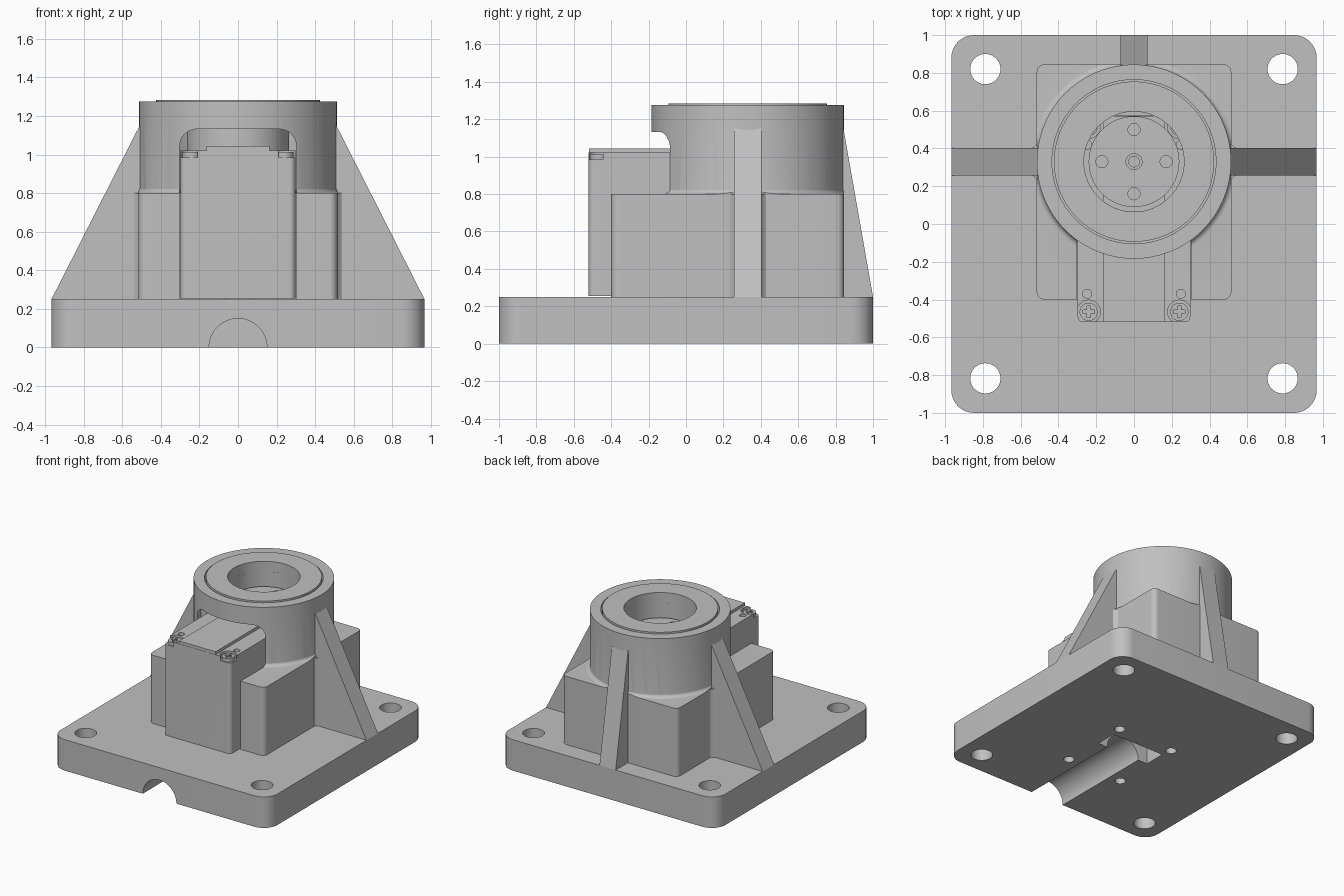
import bpy, bmesh
from math import sin, cos, pi, radians
from mathutils import Vector

if "Cube" in bpy.data.objects:
    bpy.data.objects.remove(bpy.data.objects["Cube"], do_unlink=True)

grey = bpy.data.materials.new("plain grey")
grey.use_nodes = True
COLOUR = (0.53, 0.53, 0.53, 1)
grey.diffuse_color = COLOUR
grey.node_tree.nodes["Principled BSDF"].inputs["Base Color"].default_value = COLOUR

AXIS_Y = 0.33      # y of the bore axis
PLATE = 0.25       # top of the base plate
SHELF = 0.8        # top of the block


def circle(r, cx=0, cy=0, n=64):
    return [(cx + r * cos(2 * pi * i / n), cy + r * sin(2 * pi * i / n)) for i in range(n)]


def rounded(x0, x1, y0, y1, r, n=8):
    pts = []
    corners = [(x1 - r, y1 - r), (x0 + r, y1 - r), (x0 + r, y0 + r), (x1 - r, y0 + r)]
    for k, (cx, cy) in enumerate(corners):
        for i in range(n + 1):
            a = pi / 2 * (k + i / n)
            pts.append((cx + r * cos(a), cy + r * sin(a)))
    return pts


def rect(x0, x1, y0, y1):
    return [(x0, y0), (x1, y0), (x1, y1), (x0, y1)]


def finish(name, bm):
    bmesh.ops.recalc_face_normals(bm, faces=bm.faces)
    mesh = bpy.data.meshes.new(name)
    bm.to_mesh(mesh)
    bm.free()
    mesh.materials.append(grey)
    ob = bpy.data.objects.new(name, mesh)
    bpy.context.collection.objects.link(ob)
    return ob


def prism(name, pts, lo, hi, axis="z"):
    """Extrude a 2D outline along an axis."""
    place = {"z": lambda u, v: (u, v, lo), "y": lambda u, v: (u, lo, v),
             "x": lambda u, v: (lo, u, v)}[axis]
    bm = bmesh.new()
    face = bm.faces.new([bm.verts.new(place(u, v)) for u, v in pts])
    ext = bmesh.ops.extrude_face_region(bm, geom=[face])["geom"]
    step = Vector([(hi - lo) * (a == axis) for a in "xyz"])
    bmesh.ops.translate(bm, vec=step, verts=[g for g in ext if isinstance(g, bmesh.types.BMVert)])
    return finish(name, bm)


def lathe(name, profile, n=96):
    """Revolve a closed (radius, z) outline about the bore axis."""
    bm = bmesh.new()
    rings = [[bm.verts.new((r * cos(2 * pi * i / n), AXIS_Y + r * sin(2 * pi * i / n), z))
              for i in range(n)] for r, z in profile]
    for k, ring in enumerate(rings):
        nxt = rings[(k + 1) % len(rings)]
        for i in range(n):
            j = (i + 1) % n
            bm.faces.new((ring[i], ring[j], nxt[j], nxt[i]))
    return finish(name, bm)


def combine(ob, others, operation="DIFFERENCE"):
    """Apply a boolean with each helper and discard the helpers."""
    bpy.context.view_layer.objects.active = ob
    for other in others:
        mod = ob.modifiers.new("boolean", "BOOLEAN")
        mod.operation, mod.solver, mod.object = operation, "EXACT", other
        bpy.ops.object.modifier_apply(modifier=mod.name)
        bpy.data.objects.remove(other, do_unlink=True)
    return ob


# Base plate with bolt holes, cable groove and underside pocket
base = prism("base_plate", rounded(-0.967, 0.967, -1, 1, 0.12), 0, PLATE)
cuts = [prism("cut", circle(0.15), -1.1, 0.03, "y"),
        prism("cut", rect(-0.235, 0.235, -0.13, 0.045), -0.1, 0.155)]
for sx in (-1, 1):
    cuts += [prism("cut", circle(0.08, sx * 0.787, y), -0.1, 0.4) for y in (-0.817, 0.82)]
    cuts += [prism("cut", circle(0.04, sx * 0.248, y, 32), -0.1, 0.4) for y in (-0.455, 0.13)]
combine(base, cuts)

# Housing: block, round column and the fillet between them
housing = prism("housing", rounded(-0.515, 0.515, -0.4, 0.845, 0.04), PLATE, SHELF)
column = prism("column", circle(0.514, 0, AXIS_Y, 96), PLATE + 0.02, 1.275)
arc = [radians(a) for a in range(0, 91, 15)]
fillet = lathe("fillet", [(0.45, 0.84), (0.51, 0.84)]
               + [(0.544 - 0.031 * cos(a), 0.83 - 0.03 * sin(a)) for a in arc]
               + [(0.544, 0.78), (0.45, 0.78)])
combine(fillet, [prism("crop", rounded(-0.5145, 0.5145, -0.39, 0.8445, 0.04), 0.7, 1)], "INTERSECT")
combine(housing, [column, fillet], "UNION")

# Motor slot through the front, bore and bearing seat
combine(housing, [
    prism("cut", rounded(-0.303, 0.303, 0, 1.132, 0.09), -0.7, 0.6, "y"),
    prism("cut", circle(0.265, 0, AXIS_Y), 1, 1.4),
    prism("cut", circle(0.434, 0, AXIS_Y, 96), 1.2, 1.4)])

# Bearing ring
lathe("bearing_ring", [(0.265, 1.19), (0.424, 1.19), (0.424, 1.284), (0.265, 1.284)])

# Stiffening ribs on both sides and at the back
for side, s in (("left", 1), ("right", -1)):
    prism(side + "_rib", [(s * x, z) for x, z in
                          ((0.967, PLATE), (0.51, 1.15), (0.46, 1.15), (0.46, PLATE))],
          0.257, 0.403, "y")
    # small corner fillets where the rib meets the block
    for d, y in ((-1, 0.257), (1, 0.403)):
        prism(side + "_rib_fillet", [(s * 0.5, y), (s * 0.54, y), (s * 0.524, y + d * 0.01),
                                     (s * 0.514, y + d * 0.026), (s * 0.5, y + d * 0.026)],
              PLATE, SHELF)
prism("back_rib", [(1, PLATE), (0.842, 1.15), (0.78, 1.15), (0.78, PLATE)], -0.072, 0.072, "x")

# Motor body with recessed corners for the screws
FRONT, BACK = -0.52, 0.575
motor = prism("motor_body", rounded(-0.298, 0.298, FRONT, BACK, 0.03), PLATE + 0.004, 1.022)
cuts = []
corners = [(sx * 0.24, y, sy) for sx in (-1, 1) for y, sy in ((-0.465, -1), (0.515, 1))]
for x, y, sy in corners:
    sx = 1 if x > 0 else -1
    cuts.append(prism("cut", circle(0.062, x, y, 32), 0.985, 1.2))
    cuts.append(prism("cut", rect(*sorted((x - sx * 0.03, x + sx * 0.1)),
                                  *sorted((y, y + sy * 0.1))), 0.9851, 1.21))
    cuts.append(prism("cut", circle(0.024, sx * 0.248, y - sy * 0.095, 24), 0.98, 1.2))
combine(motor, cuts)
prism("motor_cover_strip", rect(-0.163, 0.163, FRONT + 0.002, BACK - 0.002), 1.0, 1.045)

# Cross-head screws
for x, y, sy in corners:
    screw = prism("motor_screw", circle(0.048, x, y, 32), 0.98, 1.012)
    combine(screw, [prism("cut", rect(x - a, x + a, y - b, y + b), 0.998, 1.1)
                    for a, b in ((0.03, 0.009), (0.009, 0.03))])

# Output hub and drilled disc
prism("output_hub", circle(0.165, 0, AXIS_Y), 1.03, 1.06)
disc = prism("output_disc", circle(0.24, 0, AXIS_Y), 1.052, 1.092)
combine(disc, [prism("cut", circle(0.032, dx * 0.17, AXIS_Y + dy * 0.17, 24), 1.07, 1.2)
               for dx, dy in ((1, 0), (-1, 0), (0, 1), (0, -1))]
        + [prism("cut", circle(0.042, 0, AXIS_Y, 32), 1.075, 1.2)])
prism("centre_screw", circle(0.03, 0, AXIS_Y, 32), 1.07, 1.088)

# Smooth the round faces, keep the edges sharp
for ob in bpy.context.scene.objects:
    ob.select_set(ob.type == "MESH")
    if ob.type == "MESH":
        bpy.context.view_layer.objects.active = ob
bpy.ops.object.shade_smooth_by_angle(angle=radians(30))
